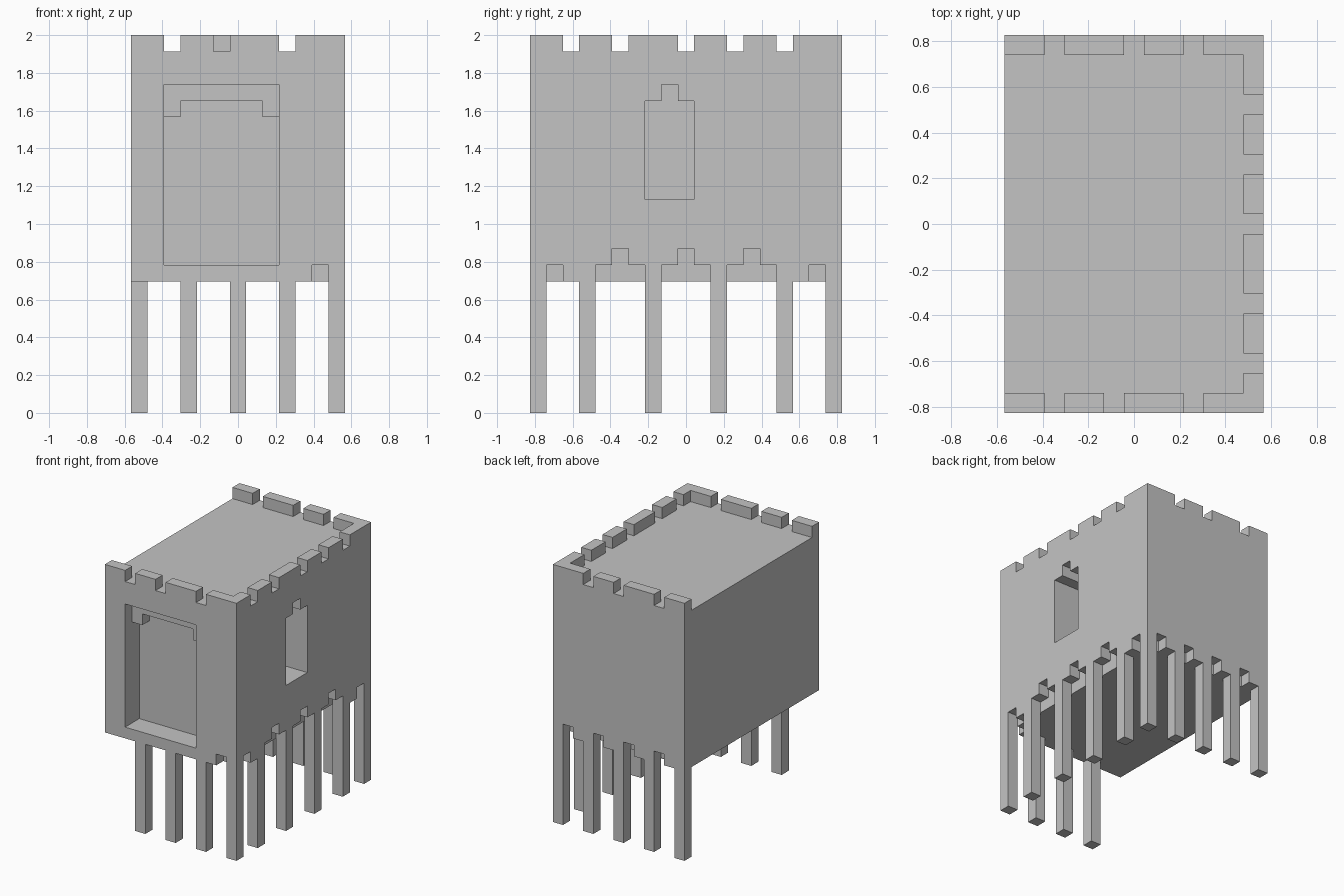
import bpy, bmesh
from mathutils import Matrix, Vector

cube = bpy.data.objects.get("Cube")
if cube:
    bpy.data.objects.remove(cube, do_unlink=True)

# Everything sits on a block grid
NX, NY, NZ = 13, 19, 23
U = 2 / NZ
FLOOR, ROOF = 8, 22
OUT = 0.5   # how far cutters reach outside the walls

stone = bpy.data.materials.new("grey_stone")
stone.use_nodes = True
grey = (0.55, 0.55, 0.55, 1)
stone.diffuse_color = grey
stone.node_tree.nodes["Principled BSDF"].inputs["Base Color"].default_value = grey


def blocks(name, boxes):
    """One object made of boxes, each given as two grid corners."""
    bm = bmesh.new()
    for lo, hi in boxes:
        lo, hi = Vector(lo), Vector(hi)
        centre = (lo + hi) / 2 - Vector((NX / 2, NY / 2, 0))
        size = hi - lo
        mat = Matrix.Translation(centre * U) @ Matrix.Diagonal((*(size * U), 1))
        bmesh.ops.create_cube(bm, size=1, matrix=mat)
    mesh = bpy.data.meshes.new(name)
    bm.to_mesh(mesh)
    bm.free()
    mesh.materials.append(stone)
    obj = bpy.data.objects.new(name, mesh)
    bpy.context.collection.objects.link(obj)
    return obj


def cut(target, name, boxes):
    """Carve boxes out of the target."""
    cutter = blocks(name, boxes)
    mod = target.modifiers.new(name, "BOOLEAN")
    mod.operation, mod.solver, mod.object = "DIFFERENCE", "EXACT", cutter
    mod.use_self = True
    bpy.context.view_layer.objects.active = target
    bpy.ops.object.modifier_apply(modifier=name)
    bpy.data.objects.remove(cutter, do_unlink=True)


def runs(start, end, gaps):
    """Stretches between single-block gaps."""
    edges = [start - 1, *gaps, end]
    return [(a + 1, b) for a, b in zip(edges, edges[1:]) if b > a + 1]


# Main body
body = blocks("body", [((0, 0, FLOOR), (NX, NY, ROOF))])

# Stepped doorway recess on the front
cut(body, "door_cutter", [((2, -OUT, 9), (9, 1, 20))])
cut(body, "door_arch_cutter", [((2, OUT, 9), (9, 2, 18)),
                               ((3, OUT, 10), (8, 2, 19))])

# Window with a small peak on the right side
cut(body, "window_cutter", [((NX - 3, 7, 13), (NX + OUT, 10, 19))])
cut(body, "window_peak_cutter", [((NX - 3, 8, 18), (NX + OUT, 9, 20))])

# Stepped arches and corner notches along the lower right edge
low = FLOOR - OUT
for y in (4, 8, 12):
    cut(body, "arch_cutter", [((NX - 1, y, low), (NX + OUT, y + 3, 9))])
    cut(body, "arch_peak_cutter", [((NX - 1, y + 1, low), (NX + OUT, y + 2, 10))])
cut(body, "side_notch_cutter",
    [((NX - 1, y, low), (NX + OUT, y + 1, 9)) for y in (1, 17)])

# Notches along the lower front and back edges
cut(body, "front_notch_cutter", [((11, -OUT, low), (12, 1, 9))])
cut(body, "back_notch_cutter",
    [((x, NY - 1, low), (x + 1, NY + OUT, 9)) for x in (2, 5, 8, 11)])

# Stilts
for name, cells in (
    ("front_stilts", [(x, 0) for x in (3, 6, 9, 12)]),
    ("back_stilts", [(x, NY - 1) for x in (0, 3, 6, 9, 12)]),
    ("right_stilts", [(NX - 1, y) for y in (3, 7, 11, 15)]),
):
    blocks(name, [((x, y, 0), (x + 1, y + 1, FLOOR)) for x, y in cells])

# Battlements; the left side stays open
blocks("front_battlements", [((a, 0, ROOF), (b, 1, NZ)) for a, b in runs(0, NX, (2, 5, 9))])
blocks("back_battlements", [((a, NY - 1, ROOF), (b, NY, NZ)) for a, b in runs(0, NX, (2, 6, 9))])
blocks("right_battlements",
       [((NX - 1, a, ROOF), (NX, b, NZ)) for a, b in runs(1, NY - 1, (2, 5, 9, 12, 15))])
